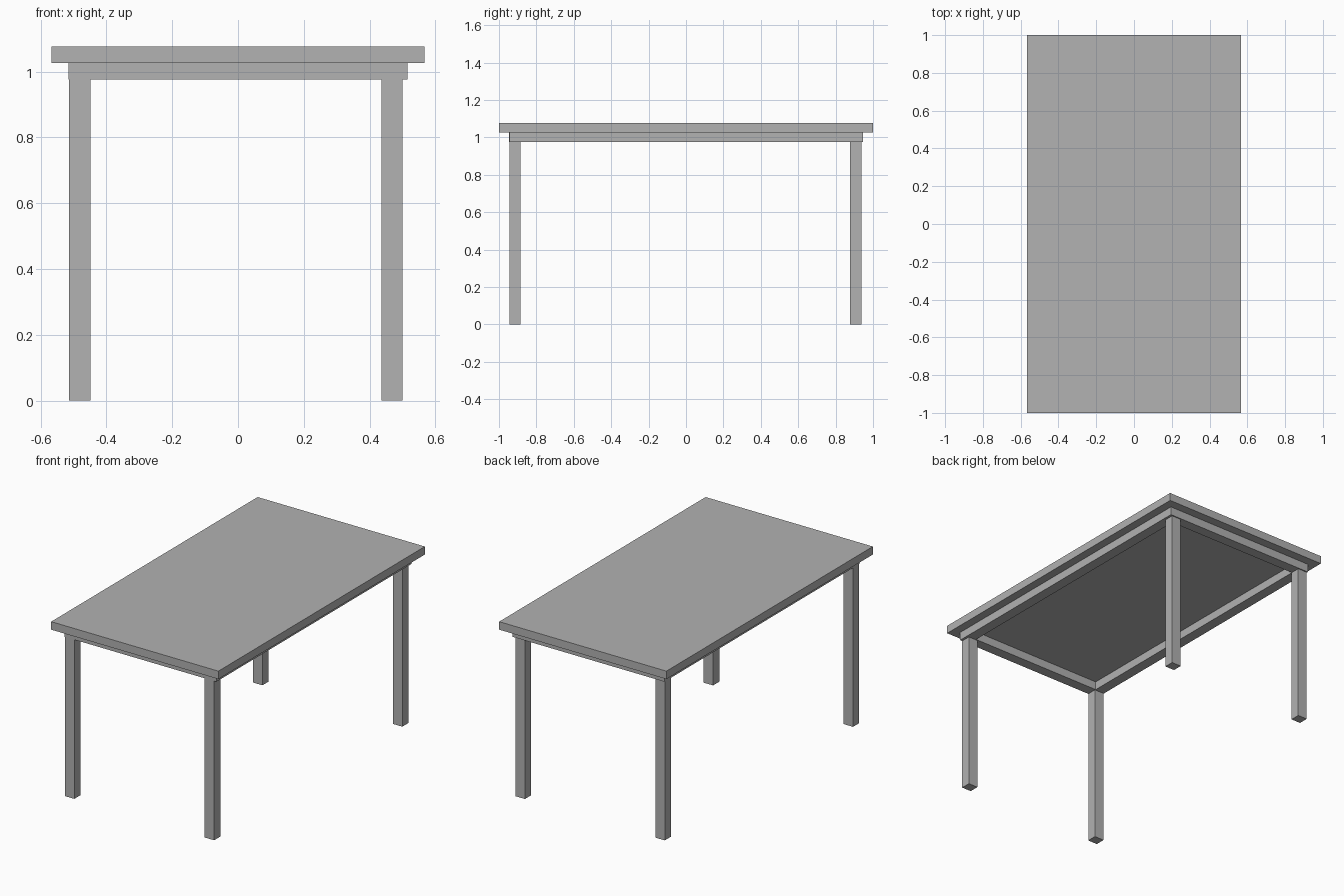
import bpy

cube = bpy.data.objects.get("Cube")
if cube:
    bpy.data.objects.remove(cube, do_unlink=True)

GREY = (0.445, 0.445, 0.445, 1.0)
grey = bpy.data.materials.new("plain_grey")
grey.use_nodes = True
grey.diffuse_color = GREY
grey.node_tree.nodes["Principled BSDF"].inputs["Base Color"].default_value = GREY


def box(name, x, y, z):
    """Flat-faced box from (low, high) ranges on each axis."""
    spans = (x, y, z)
    bpy.ops.mesh.primitive_cube_add(size=1, location=[(a + b) / 2 for a, b in spans])
    obj = bpy.context.object
    obj.name = name
    obj.scale = [b - a for a, b in spans]
    bpy.ops.object.transform_apply(location=False, rotation=False, scale=True)
    obj.data.materials.append(grey)
    return obj


APRON_Z, TOP_Z, HEIGHT = 0.976, 1.027, 1.076
AX, AY, RAIL = 0.515, 0.945, 0.065
apron = (APRON_Z, TOP_Z)

# Table top
box("table_top", (-0.567, 0.567), (-1, 1), (TOP_Z, HEIGHT))

# Apron rails: long sides full length, short ends fitted between them
box("left_rail", (AX - RAIL, AX), (-AY, AY), apron)
box("right_rail", (-AX, -AX + RAIL), (-AY, AY), apron)
box("front_rail", (-AX + RAIL, AX - RAIL), (-AY, -AY + RAIL), apron)
box("back_rail", (-AX + RAIL, AX - RAIL), (AY - RAIL, AY), apron)

# Legs, slightly off centre under the apron
for side, x in (("right", (-0.513, -0.449)), ("left", (0.436, 0.5))):
    for end, y in (("front", (-0.945, -0.885)), ("back", (0.878, 0.938))):
        box(f"{end}_{side}_leg", x, y, (0, APRON_Z))
